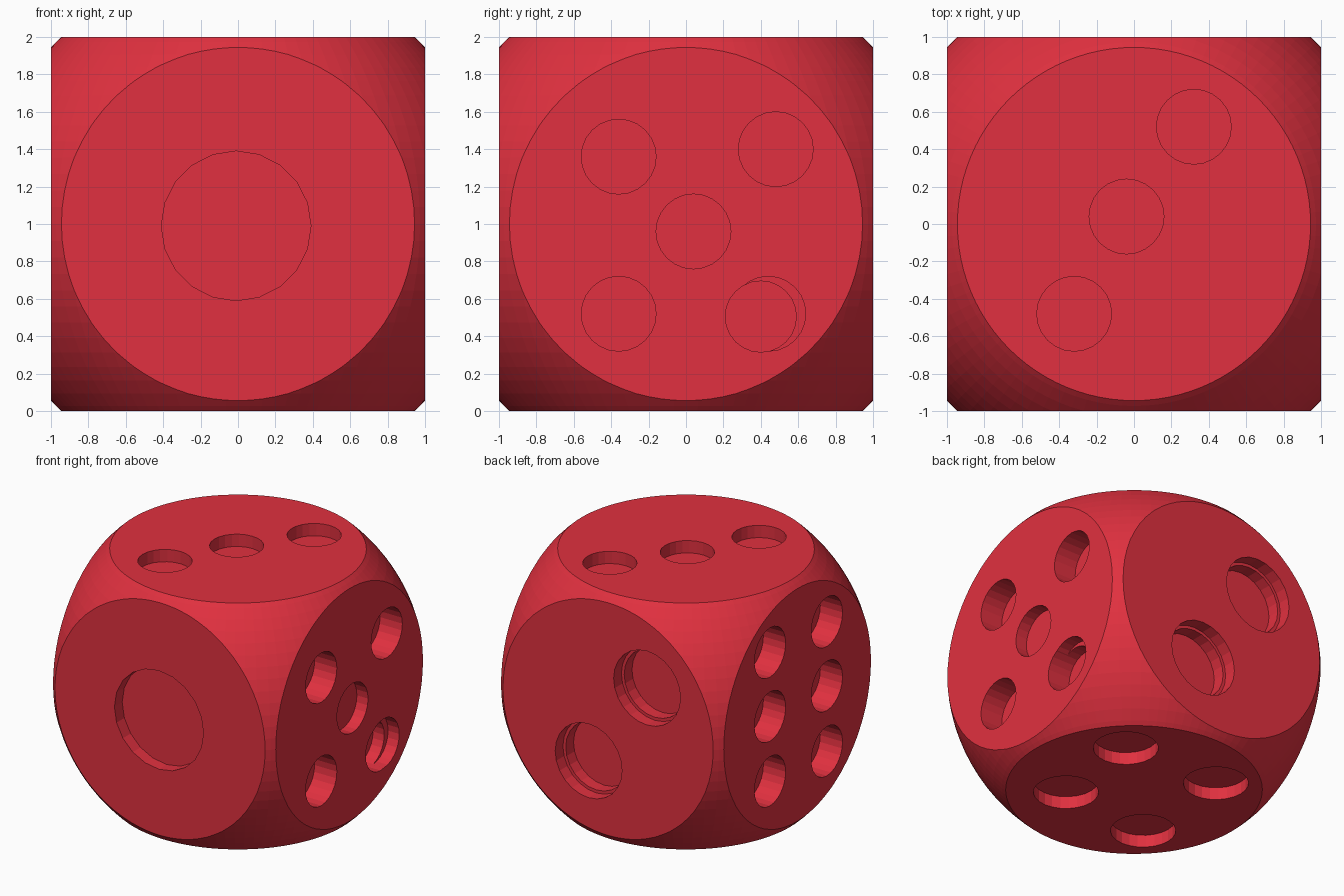
import bpy
from mathutils import Vector

if "Cube" in bpy.data.objects:
    bpy.data.objects.remove(bpy.data.objects["Cube"])

C = Vector((0, 0, 1))
red = bpy.data.materials.new("red")
red.diffuse_color = (0.75, 0.03, 0.05, 1)
red.use_nodes = True
red.node_tree.nodes["Principled BSDF"].inputs["Base Color"].default_value = red.diffuse_color


def cut(body, tool, operation):
    mod = body.modifiers.new("cut", 'BOOLEAN')
    mod.object = tool
    mod.operation = operation
    mod.solver = 'EXACT'
    bpy.context.view_layer.objects.active = body
    bpy.ops.object.modifier_apply(modifier=mod.name)
    bpy.data.objects.remove(tool)


# Cube rounded by a sphere, leaving round flats on each face
bpy.ops.mesh.primitive_cube_add(size=2, location=C)
die = bpy.context.object
die.name = "die"
die.data.materials.append(red)
bpy.ops.mesh.primitive_uv_sphere_add(segments=96, ring_count=48, radius=1.376, location=C)
ball = bpy.context.object
ball.data.materials.append(red)
cut(die, ball, 'INTERSECT')


def pip(normal, u, v, radius, depth, sides=24):
    """Sink a round pip; u, v are the world coordinates along the face's two axes."""
    n = Vector(normal)
    coords = [u, v]
    pos = Vector([n[i] if n[i] else coords.pop(0) for i in range(3)])
    length = depth + 0.3
    pos += C + n * (length / 2 - depth)
    bpy.ops.mesh.primitive_cylinder_add(vertices=sides, radius=radius, depth=length, location=pos,
                                        rotation=n.to_track_quat('Z', 'Y').to_euler())
    tool = bpy.context.object
    tool.data.materials.append(red)
    bpy.context.view_layer.update()
    cut(die, tool, 'DIFFERENCE')


# One: large shallow pip on the front
pip((0, -1, 0), -0.01, -0.01, 0.4, 0.1, 20)

# Two: stepped pips on the back
for x, z in [(-0.35, 0.345), (0.175, -0.385)]:
    pip((0, 1, 0), x, z, 0.3, 0.1)
    pip((0, 1, 0), x, z, 0.275, 0.2)

# Three: top
for x, y in [(0.32, 0.52), (-0.04, 0.04), (-0.32, -0.48)]:
    pip((0, 0, 1), x, y, 0.2, 0.1)

# Four: bottom
for x, y in [(0.44, 0.43), (0.36, -0.35), (-0.40, 0.46), (-0.44, -0.42)]:
    pip((0, 0, -1), x, y, 0.24, 0.1)

# Five: right, shallow centre and one doubled pip
for y, z, d in [(-0.36, 0.36, 0.2), (0.48, 0.4, 0.2), (0.04, -0.04, 0.1),
                (-0.36, -0.48, 0.2), (0.44, -0.48, 0.1)]:
    pip((1, 0, 0), y, z, 0.2, d)
pip((1, 0, 0), 0.4, -0.495, 0.19, 0.2)

# Six: left
for y, z in [(0.35, 0.56), (0.35, 0.04), (0.35, -0.485),
             (-0.38, 0.53), (-0.38, 0.01), (-0.38, -0.52)]:
    pip((-1, 0, 0), y, z, 0.2, 0.2)
